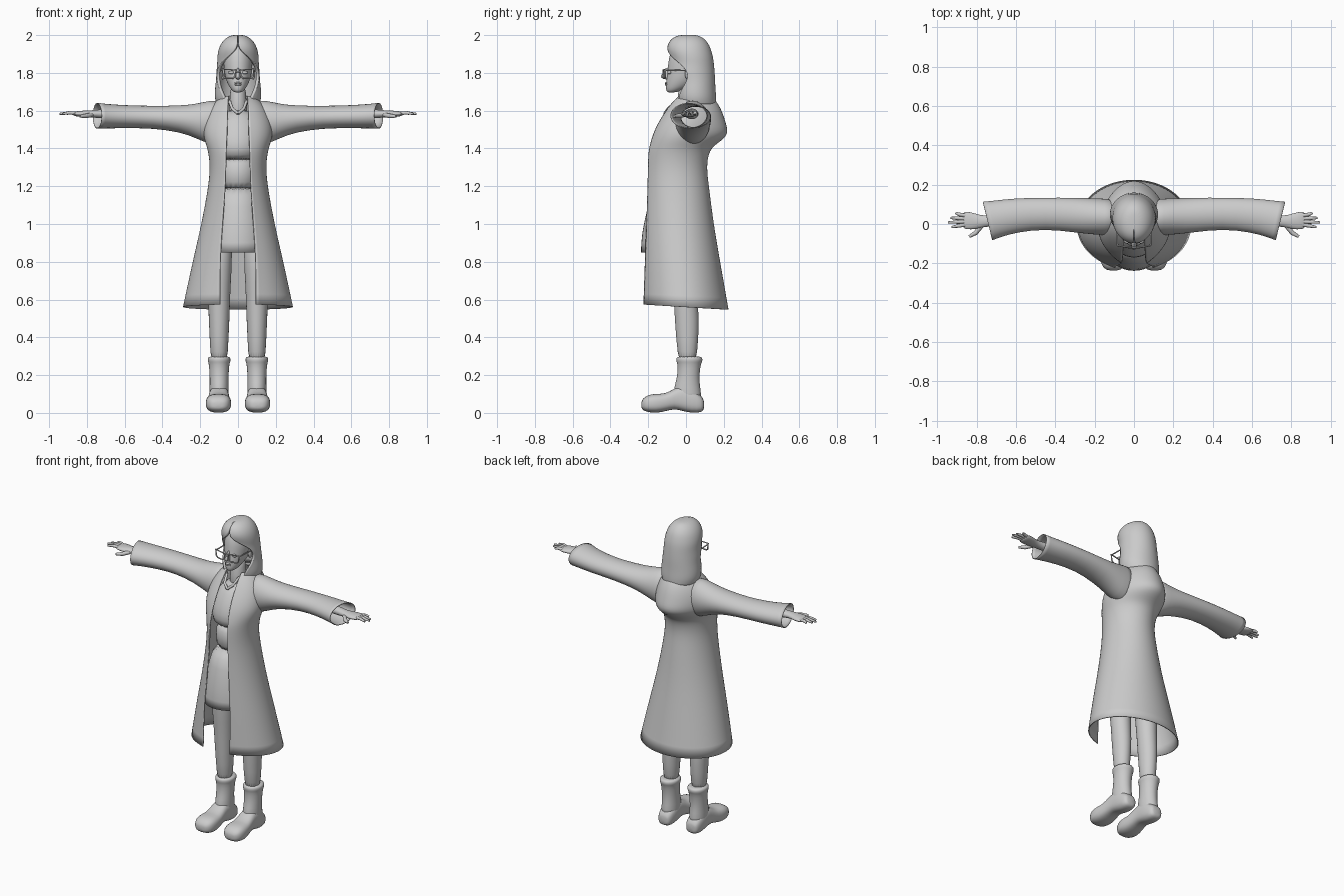
import bpy, bmesh
from math import sin, cos, asin, radians, pi
from mathutils import Vector

cube = bpy.data.objects.get("Cube")
if cube:
    bpy.data.objects.remove(cube)

grey = bpy.data.materials.new("plain_grey")
grey.use_nodes = True
colour = (0.6, 0.6, 0.6, 1)
grey.diffuse_color = colour
for node in grey.node_tree.nodes:
    if node.type == 'BSDF_PRINCIPLED':
        node.inputs["Base Color"].default_value = colour

X, Y, Z = Vector((1, 0, 0)), Vector((0, 1, 0)), Vector((0, 0, 1))
COUNT = 20


def bend(v, p):
    return (1 if v >= 0 else -1) * abs(v) ** p


def ring(centre, u, v, start=None, p=1.0):
    """Oval of points; with a start angle it is an arc open on the -v side."""
    if start is None:
        angles = [2 * pi * i / COUNT for i in range(COUNT)]
    else:
        angles = [start + (2 * pi - 2 * start) * i / COUNT for i in range(COUNT + 1)]
    return [Vector(centre) + u * bend(sin(t), p) - v * bend(cos(t), p) for t in angles]


def loft(name, rings, closed=True, caps=(True, True), thick=0.0, levels=1):
    """Skin a list of rings into a smooth part."""
    bm = bmesh.new()
    rows = [[bm.verts.new(q) for q in r] for r in rings]
    n = len(rows[0])
    for a, b in zip(rows, rows[1:]):
        for i in range(n if closed else n - 1):
            j = (i + 1) % n
            bm.faces.new((a[i], a[j], b[j], b[i]))
    for row, cap in zip((rows[0], rows[-1]), caps):
        if cap:
            bm.faces.new(row)
    bmesh.ops.recalc_face_normals(bm, faces=bm.faces)
    mesh = bpy.data.meshes.new(name)
    bm.to_mesh(mesh)
    bm.free()
    mesh.shade_smooth()
    mesh.materials.append(grey)
    ob = bpy.data.objects.new(name, mesh)
    bpy.context.collection.objects.link(ob)
    sub = ob.modifiers.new("smooth", 'SUBSURF')
    sub.levels = sub.render_levels = levels
    sub.boundary_smooth = 'PRESERVE_CORNERS'
    if thick:
        sol = ob.modifiers.new("thickness", 'SOLIDIFY')
        sol.thickness, sol.offset = thick, 0
    return ob


def level(z, hw, front, back, cx=0.0, start=None, p=1.0):
    """Horizontal ring from its half width and front and back limits."""
    return ring((cx, (front + back) / 2, z), X * hw, Y * (back - front) / 2, start, p)


def tube(name, points, radius, cyclic=False, tip=1.0):
    curve = bpy.data.curves.new(name, 'CURVE')
    curve.dimensions = '3D'
    curve.bevel_depth, curve.bevel_resolution = radius, 3
    curve.use_fill_caps = True
    line = curve.splines.new('POLY')
    line.points.add(len(points) - 1)
    for pt, q in zip(line.points, points):
        pt.co = (*q, 1)
    line.points[-1].radius = tip
    line.use_cyclic_u = cyclic
    line.use_smooth = True
    curve.materials.append(grey)
    bpy.context.collection.objects.link(bpy.data.objects.new(name, curve))


def ball(name, centre, size):
    c = Vector(centre)
    loft(name, [ring(c + Z * size[2] * sin(a), X * size[0] * cos(a), Y * size[1] * cos(a))
                for a in (radians(d) for d in (-80, -50, -20, 20, 50, 80))])


# Long open coat, with the folded hood bulging at the upper back
coat = []
for z, hw, front, back, hump, gap in (
        (.56, .292, -.235, .225, 0, .095), (.8, .24, -.232, .18, 0, .095),
        (1, .192, -.225, .145, 0, .082), (1.2, .155, -.217, .12, 0, .066),
        (1.3, .146, -.215, .107, 0, .064), (1.38, .155, -.21, .107, .012, .062),
        (1.42, .168, -.198, .11, .04, .06), (1.47, .183, -.182, .13, .1, .058),
        (1.53, .18, -.155, .14, .073, .056), (1.6, .155, -.112, .13, .06, .054),
        (1.65, .115, -.075, .115, .045, .052), (1.675, .085, -.05, .1, .03, .05)):
    row = level(z, hw, front, back, start=asin(gap / hw))
    mid = (front + back) / 2
    for q in row:
        rear = max(0, (q.y - mid) / (back - mid))
        q.y += hump * rear ** 2
        if z < .6:
            q.z -= .06 * q.y
    coat.append(row)
loft("coat", coat, closed=False, caps=(False, False), thick=.006, levels=2)

# Top, midriff and skirt
loft("top", [level(*r) for r in (
    (1.33, .118, -.16, .08), (1.4, .128, -.178, .08), (1.47, .135, -.162, .08),
    (1.55, .115, -.12, .08), (1.61, .06, -.07, .06))])
loft("midriff", [level(*r) for r in (
    (1.17, .11, -.155, .08), (1.27, .105, -.15, .07), (1.36, .11, -.15, .07))])
loft("skirt", [level(*r) for r in (
    (.85, .165, -.238, .1), (.95, .162, -.235, .1), (1.1, .133, -.2, .09),
    (1.205, .118, -.165, .085))], caps=(False, True), thick=.006)

# Neck, collar and head
loft("neck", [level(*r) for r in (
    (1.56, .06, -.06, .06), (1.64, .043, -.045, .05), (1.76, .042, -.04, .06))])
loft("head", [level(*r) for r in (
    (1.695, .018, -.098, -.06), (1.71, .036, -.107, -.01), (1.74, .055, -.107, .05),
    (1.78, .07, -.102, .09), (1.83, .077, -.097, .11), (1.88, .079, -.093, .115),
    (1.94, .062, -.07, .1), (1.965, .03, -.03, .07))])
loft("nose", [level(*r) for r in (
    (1.765, .009, -.112, -.085), (1.775, .015, -.137, -.085), (1.79, .01, -.13, -.085),
    (1.83, .006, -.104, -.085))])
for z in (1.738, 1.746):
    ball("lip", (0, -.104, z), (.02, .008, .006))

# Hair: a cap that opens around the face and falls to the shoulders
loft("hair", [level(z, hw, f, b, start=radians(a)) for z, hw, f, b, a in (
    (1.994, .025, -.025, .055, 1), (1.98, .06, -.068, .088, 1), (1.95, .086, -.09, .115, 1),
    (1.915, .099, -.095, .128, 8), (1.88, .105, -.085, .137, 36), (1.83, .106, -.08, .142, 70),
    (1.78, .108, -.07, .146, 80), (1.72, .116, -.06, .148, 55), (1.67, .118, -.055, .153, 34),
    (1.635, .105, -.045, .152, 34))],
    closed=False, caps=(True, False), thick=.016, levels=2)

# Glasses
tube("glasses_bridge", [(-.014, -.121, 1.806), (.014, -.121, 1.806)], .004)

for side, s in (("left", 1), ("right", -1)):
    frame = [(.012, -.121, 1.815), (.084, -.109, 1.82), (.08, -.109, 1.782),
             (.068, -.112, 1.772), (.026, -.12, 1.772), (.015, -.121, 1.782)]
    tube(side + "_glasses_rim", [(s * x, y, z) for x, y, z in frame], .0042, True)
    tube(side + "_glasses_temple",
         [(s * .084, -.109, 1.815), (s * .086, .01, 1.812), (s * .082, .035, 1.79)], .004)
    ball(side + "_eye", (s * .036, -.088, 1.802), (.017, .012, .009))
    ball(side + "_ear", (s * .08, .012, 1.795), (.012, .02, .032))
    tube(side + "_shirt_collar",
         [(s * .045, -.05, 1.65), (s * .03, -.095, 1.61), (0, -.112, 1.585)], .008)

    # Wide sleeve with a slanted open cuff
    sleeve = []
    for x, y, z, ry, rz, slant in (
            (.08, .035, 1.535, .09, .125, 0), (.15, .035, 1.537, .092, .115, 0),
            (.22, .04, 1.545, .09, .09, 0), (.3, .045, 1.556, .087, .069, 0),
            (.45, .055, 1.566, .078, .057, 0), (.6, .045, 1.568, .085, .059, .005),
            (.7, .025, 1.571, .092, .063, .015), (.745, .015, 1.573, .097, .067, .024)):
        row = ring((s * x, y, z), Y * ry, Z * rz)
        for q in row:
            q.x += s * slant * (q.y - y) / ry
        sleeve.append(row)
    loft(side + "_sleeve", sleeve, caps=(True, False), thick=.005)

    # Forearm, palm and fingers
    loft(side + "_hand", [ring((s * x, y, 1.583), Y * ry, Z * rz) for x, y, ry, rz in (
        (.55, .045, .036, .034), (.7, .02, .03, .026), (.77, .012, .028, .019),
        (.81, .014, .042, .018), (.85, .018, .046, .015), (.875, .02, .042, .009))])
    for name, y, end in (("little", .056, .907), ("ring", .031, .934),
                         ("middle", .008, .945), ("index", -.016, .928)):
        root = .6 * y + .008
        tube(side + "_" + name + "_finger",
             [(s * .845, root, 1.583), (s * .89, (y + root) / 2, 1.589), (s * end, y, 1.583)],
             .0095, tip=.6)
    tube(side + "_thumb", [(s * .775, -.008, 1.578), (s * .805, -.045, 1.572),
                           (s * .838, -.064, 1.57)], .012, tip=.6)

    # Leg
    loft(side + "_leg", [level(z, hw, f, b, s * .1) for z, hw, f, b in (
        (.24, .045, -.038, .055), (.4, .05, -.053, .066), (.5, .056, -.06, .07),
        (.6, .058, -.065, .06), (.75, .066, -.08, .06), (.95, .076, -.09, .07))])

    # Boot shaft with a rolled rim, then the rounded foot
    loft(side + "_boot_shaft", [level(z, hw, f, b, s * .1) for z, hw, f, b in (
        (.04, .052, -.05, .085), (.11, .052, -.07, .08), (.16, .05, -.055, .072),
        (.21, .051, -.045, .072), (.262, .055, -.046, .08), (.272, .061, -.052, .088),
        (.29, .061, -.052, .088), (.3, .054, -.045, .08))])
    loft(side + "_boot_foot", [
        ring((s * (.1 + .02 * max(0, -y)), y, (lo + hi) / 2), X * hw, Z * (hi - lo) / 2, p=.75)
        for y, hw, lo, hi in (
            (.096, .028, .02, .065), (.085, .045, .002, .09), (.03, .054, -.002, .13),
            (-.02, .053, .01, .15), (-.06, .055, .022, .13), (-.11, .062, .008, .1),
            (-.16, .07, -.002, .103), (-.205, .064, .004, .095), (-.228, .046, .014, .076),
            (-.237, .024, .028, .058))])
